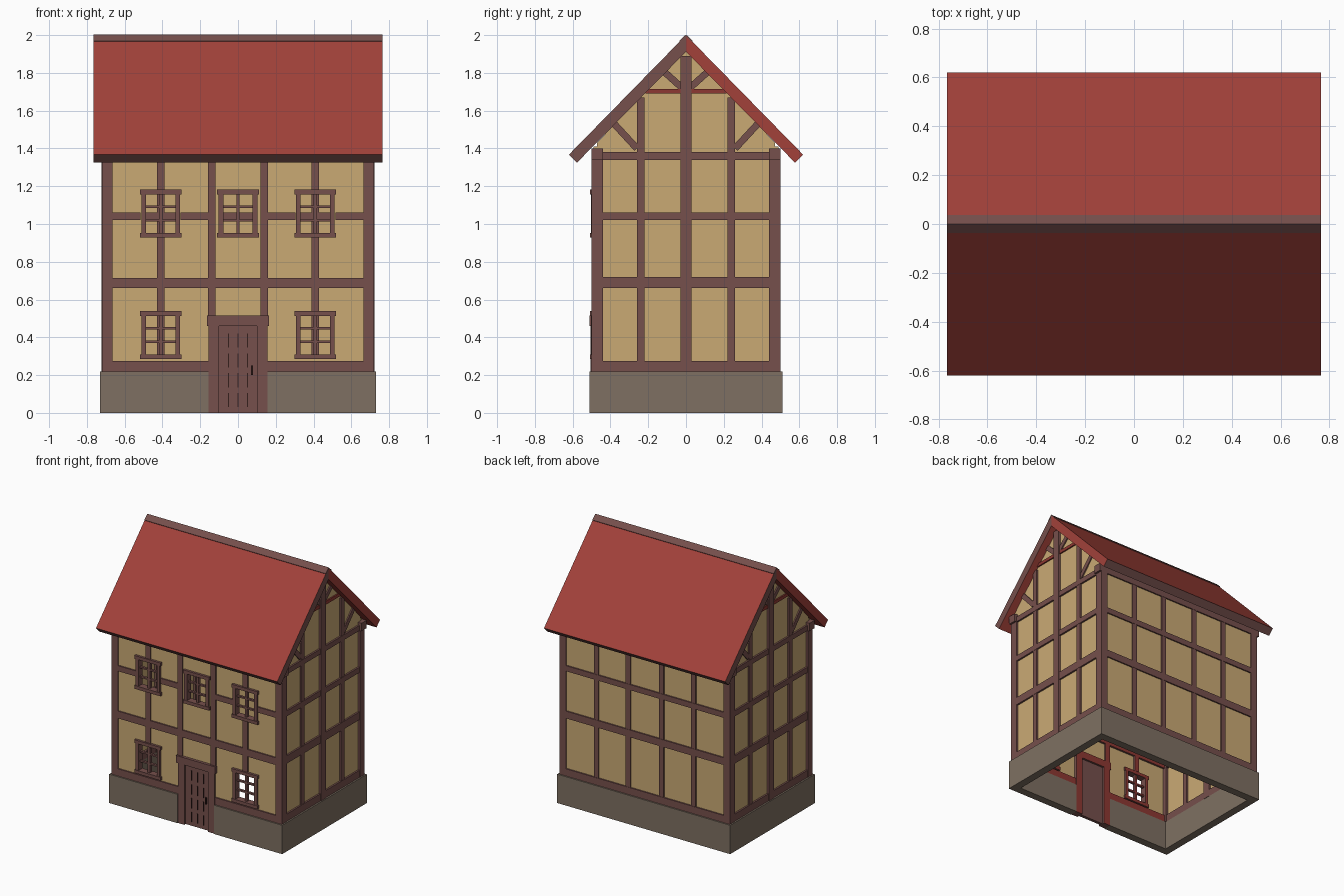
import bpy, bmesh, math
from mathutils import Vector

if "Cube" in bpy.data.objects:
    bpy.data.objects.remove(bpy.data.objects["Cube"])


def mat(name, r, g, b):
    m = bpy.data.materials.new(name)
    m.diffuse_color = (r, g, b, 1)
    m.use_nodes = True
    m.node_tree.nodes["Principled BSDF"].inputs["Base Color"].default_value = m.diffuse_color
    return m


ROOF = mat("red_tile", 0.36, 0.053, 0.042)
TIMBER = mat("brown_timber", 0.18, 0.079, 0.072)
PLASTER = mat("tan_plaster", 0.59, 0.40, 0.175)
STONE = mat("grey_stone", 0.21, 0.163, 0.122)
LINING = mat("red_timber", 0.27, 0.04, 0.032)
DARK = mat("dark_gap", 0.035, 0.014, 0.012)


def finish(name, bm, mats, rule=None):
    bmesh.ops.recalc_face_normals(bm, faces=bm.faces[:])
    if rule:
        for f in bm.faces:
            f.material_index = rule(f)
    me = bpy.data.meshes.new(name)
    bm.to_mesh(me)
    bm.free()
    for m in mats:
        me.materials.append(m)
    ob = bpy.data.objects.new(name, me)
    bpy.context.collection.objects.link(ob)
    return ob


def prism(bm, pts, x0, x1):
    """Extrude a (y, z) outline from x0 to x1."""
    a = [bm.verts.new((x0, y, z)) for y, z in pts]
    b = [bm.verts.new((x1, y, z)) for y, z in pts]
    bm.faces.new(a)
    bm.faces.new(b[::-1])
    n = len(pts)
    for i in range(n):
        bm.faces.new((a[i], b[i], b[(i + 1) % n], a[(i + 1) % n]))


def box(bm, x0, x1, y0, y1, z0, z1):
    prism(bm, [(y0, z0), (y1, z0), (y1, z1), (y0, z1)], x0, x1)


def boxes(name, items, mats, rule=None):
    bm = bmesh.new()
    for it in items:
        box(bm, *it)
    return finish(name, bm, mats, rule)


def inner_red(f):
    return 1 if f.normal.y > 0.9 else 0


def mirror_x(ob):
    ob.modifiers.new("mirror", 'MIRROR')


# Stone base: hollow ring with a gap for the door
boxes("stone_base", [
    (-0.73, -0.155, -0.51, -0.45, 0, 0.22), (0.155, 0.73, -0.51, -0.45, 0, 0.22),
    (-0.73, 0.73, 0.45, 0.51, 0, 0.22),
    (-0.73, -0.67, -0.45, 0.45, 0, 0.22), (0.67, 0.73, -0.45, 0.45, 0, 0.22)], [STONE])

# Window centres (x, z) and half sizes of the openings
WINDOWS = [(-0.41, 0.412), (0.41, 0.412), (-0.41, 1.055), (0, 1.055), (0.41, 1.055)]
HX, HZ = 0.085, 0.105


# Long walls: thin sheets, the front one with holes
def wall(name, y, holes):
    xs = sorted({-0.70, 0.70} | {v for h in holes for v in h[:2]})
    zs = sorted({0.2, 1.41} | {v for h in holes for v in h[2:]})
    bm = bmesh.new()
    for x0, x1 in zip(xs, xs[1:]):
        for z0, z1 in zip(zs, zs[1:]):
            cx, cz = (x0 + x1) / 2, (z0 + z1) / 2
            if any(h[0] < cx < h[1] and h[2] < cz < h[3] for h in holes):
                continue
            bm.faces.new([bm.verts.new((a, y, b)) for a, b in
                          ((x0, z0), (x1, z0), (x1, z1), (x0, z1))])
    bmesh.ops.remove_doubles(bm, verts=bm.verts[:], dist=0.0001)
    ob = finish(name, bm, [PLASTER])
    s = ob.modifiers.new("thickness", 'SOLIDIFY')
    s.thickness, s.offset = 0.02, 0


holes = [(x - HX, x + HX, z - HZ, z + HZ) for x, z in WINDOWS] + [(-0.11, 0.11, 0.1, 0.48)]
wall("front_wall", -0.48, holes)
wall("back_wall", 0.48, [])

# Gable walls
bm = bmesh.new()
prism(bm, [(-0.47, 0.2), (0.47, 0.2), (0.47, 1.43), (0, 1.93), (-0.47, 1.43)], 0.685, 0.705)
mirror_x(finish("gable_walls", bm, [PLASTER]))

# Corner posts and wall plates
boxes("corner_posts", [(sx - 0.0275, sx + 0.0275, sy - 0.03, sy + 0.03, 0.22, 1.34)
                       for sx in (-0.6925, 0.6925) for sy in (-0.47, 0.47)], [TIMBER])
boxes("wall_plates", [(-0.735, 0.735, y - 0.03, y + 0.03, 1.34, 1.40)
                      for y in (-0.47, 0.47)], [TIMBER])

# Front frame: beams and studs broken around windows and door
Y0, Y1 = -0.50, -0.455
front = [(-0.665, 0.665, Y0, Y1, 0.66, 0.715)]
for s in (-1, 1):
    def span(a, b, z0, z1):
        front.append((min(s * a, s * b), max(s * a, s * b), Y0, Y1, z0, z1))
    span(0.155, 0.665, 0.22, 0.275)
    span(0.12, 0.16, 0.515, 0.66)
    span(0.12, 0.16, 0.715, 1.34)
    span(0.39, 0.43, 0.54, 0.66)
    span(0.39, 0.43, 0.715, 0.93)
    span(0.39, 0.43, 1.18, 1.34)
    span(0.16, 0.305, 1.02, 1.062)
    span(0.515, 0.665, 1.02, 1.062)
boxes("front_frame", front, [TIMBER, LINING], inner_red)

# Back frame
back = [(-0.665, 0.665, 0.455, 0.50, a, b)
        for a, b in ((0.22, 0.275), (0.66, 0.715), (1.02, 1.062))]
back += [(x - 0.02, x + 0.02, 0.456, 0.498, 0.25, 1.34) for x in (-0.41, -0.14, 0.14, 0.41)]
boxes("back_frame", back, [TIMBER])

# Gable frame: rails, studs, king post and braces
bm = bmesh.new()
for a, b in ((0.22, 0.275), (0.66, 0.72), (1.02, 1.062), (1.34, 1.38)):
    box(bm, 0.67, 0.718, -0.44, 0.44, a, b)
box(bm, 0.668, 0.722, -0.03, 0.03, 0.22, 1.89)
for s in (-1, 1):
    box(bm, 0.672, 0.716, s * 0.24 - 0.02, s * 0.24 + 0.02, 0.25, 1.67)
    for p, q in (((0.26, 1.40), (0.38, 1.53)), ((0.02, 1.72), (0.12, 1.81))):
        p, q = Vector((p[0] * s, p[1])), Vector((q[0] * s, q[1]))
        d = (q - p).normalized()
        n = Vector((-d.y, d.x)) * 0.018
        prism(bm, [tuple(v) for v in (p - n, q - n, q + n, p + n)], 0.674, 0.714)
mirror_x(finish("gable_frame", bm, [TIMBER]))
mirror_x(boxes("gable_collar", [(0.674, 0.715, -0.215, 0.215, 1.69, 1.715)], [LINING]))

# Windows: open frames with glazing bars
for i, (x, z) in enumerate(WINDOWS):
    parts = [(x - 0.11, x + 0.11, -0.508, -0.455, z - 0.127, z - 0.102),
             (x - 0.11, x + 0.11, -0.508, -0.455, z + 0.102, z + 0.127)]
    for s in (-1, 1):
        parts.append((x + s * 0.09 - 0.012, x + s * 0.09 + 0.012, -0.504, -0.455, z - 0.102, z + 0.102))
        parts.append((x - 0.08, x + 0.08, -0.487, -0.469, z + s * 0.036 - 0.006, z + s * 0.036 + 0.006))
    parts.append((x - 0.009, x + 0.009, -0.49, -0.467, z - 0.102, z + 0.102))
    boxes("window_%d" % (i + 1), parts, [TIMBER, LINING], inner_red)

# Door frame, planks, gaps and handle
boxes("door_frame", [(-0.155, -0.10, -0.505, -0.45, 0, 0.46), (0.10, 0.155, -0.505, -0.45, 0, 0.46),
                     (-0.165, 0.165, -0.512, -0.45, 0.46, 0.515)], [TIMBER, LINING], inner_red)
boxes("door", [(-0.10, 0.10, -0.488, -0.465, 0, 0.46)], [TIMBER])
boxes("door_gaps", [(x - 0.003, x + 0.003, -0.491, -0.487, z, z + 0.075)
                    for x in (-0.05, 0, 0.05) for z in (0.03, 0.135, 0.24, 0.345)], [DARK])
boxes("door_handle", [(0.07, 0.08, -0.498, -0.487, 0.20, 0.25)], [DARK])

# Roof: two slabs, brown on the eaves and one verge each
W, T = 0.765, 0.0425
for s, name in ((-1, "front_roof"), (1, "back_roof")):
    bm = bmesh.new()
    prism(bm, [(0, 2.0), (s * 0.62, 1.367), (s * (0.62 - T), 1.367 - T), (0, 1.912)], -W, W)
    finish(name, bm, [ROOF, TIMBER], lambda f: 1 if
           f.normal.x * -s > 0.9 or (f.normal.z < -0.5 and f.normal.y * s > 0.5) else 0)

# Ridge strip
bm = bmesh.new()
prism(bm, [(0, 2.0), (0.036, 1.966), (0.033, 1.96), (0, 1.99), (-0.033, 1.96), (-0.036, 1.966)],
      -W - 0.001, W + 0.001)
bmesh.ops.translate(bm, verts=bm.verts[:], vec=(0, 0, 0.003))
finish("ridge_strip", bm, [TIMBER])
